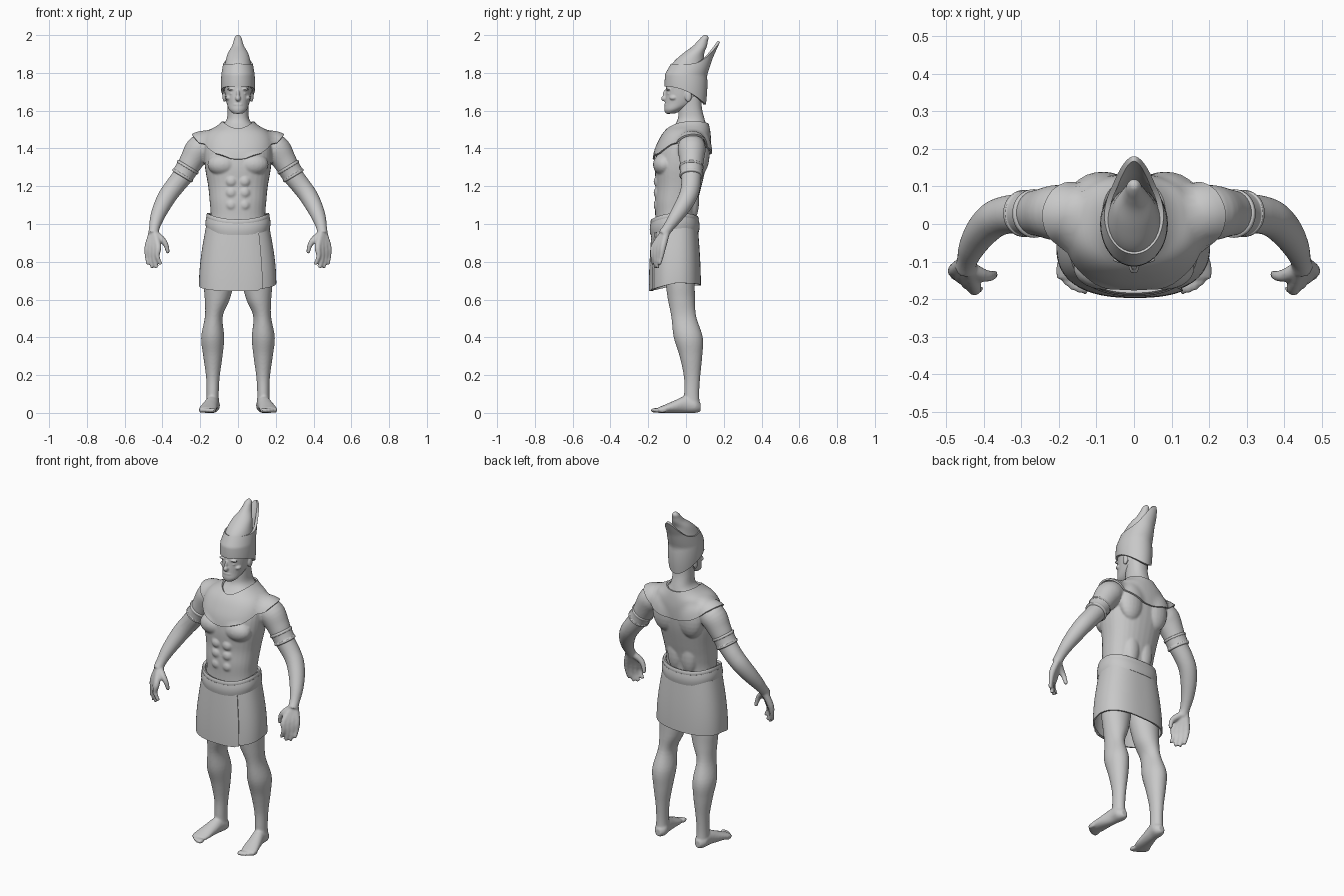
import bpy, bmesh, math
from mathutils import Vector, Matrix

if "Cube" in bpy.data.objects:
    bpy.data.objects.remove(bpy.data.objects["Cube"])

GREY = (0.58, 0.58, 0.58, 1)
grey = bpy.data.materials.new("plain grey")
grey.use_nodes = True
grey.diffuse_color = GREY
grey.node_tree.nodes["Principled BSDF"].inputs["Base Color"].default_value = GREY
X, Y, Z = Vector((1, 0, 0)), Vector((0, 1, 0)), Vector((0, 0, 1))


def finish(name, bm):
    bmesh.ops.recalc_face_normals(bm, faces=bm.faces)
    mesh = bpy.data.meshes.new(name)
    bm.to_mesh(mesh)
    bm.free()
    mesh.materials.append(grey)
    for p in mesh.polygons:
        p.use_smooth = True
    ob = bpy.data.objects.new(name, mesh)
    bpy.context.collection.objects.link(ob)
    return ob


def spline(rows, sub=5):
    """Catmull-Rom through rows of numbers."""
    rows = [Vector(r) for r in rows]
    pad = [rows[0]] + rows + [rows[-1]]
    out = []
    for a, b, c, d in zip(pad, pad[1:], pad[2:], pad[3:]):
        for i in range(sub):
            t = i / sub
            out.append((b * 2 + (c - a) * t + (a * 2 - b * 5 + c * 4 - d) * t**2
                        + (b * 3 - a - c * 3 + d) * t**3) / 2)
    return out + [rows[-1]]


def power(v, p):
    return math.copysign(abs(v) ** p, v)


def loft(bm, rows, axis=None, p=1.0, n=32, side=1):
    """Closed tube through rows of x, y, z, radius, second radius."""
    pts = spline([r if len(r) == 5 else (*r, r[-1]) for r in rows])
    pos = [Vector((r[0] * side, r[1], r[2])) for r in pts]
    rings = []
    for i, r in enumerate(pts):
        t = axis or (pos[min(i + 1, len(pos) - 1)] - pos[max(i - 1, 0)]).normalized()
        u = t.cross(Y)
        u = u.normalized() if u.length > 0.1 else X
        v = t.cross(u)
        ring = []
        for k in range(n):
            a = math.tau * k / n
            ring.append(bm.verts.new(pos[i] + u * r[3] * power(math.cos(a), p)
                                     + v * r[4] * power(math.sin(a), p)))
        rings.append(ring)
    for a, b in zip(rings, rings[1:]):
        for k in range(n):
            bm.faces.new((a[k], a[k - 1], b[k - 1], b[k]))
    bm.faces.new(rings[0])
    bm.faces.new(rings[-1])


def ball(bm, centre, size):
    m = Matrix.Translation(centre) @ Matrix.Diagonal((*size, 1))
    bmesh.ops.create_uvsphere(bm, u_segments=20, v_segments=12, radius=1, matrix=m)


def fuse(ob, voxel, rounds):
    """Blend overlapping forms into one skin."""
    mod = ob.modifiers.new("fuse", 'REMESH')
    mod.mode, mod.voxel_size, mod.use_smooth_shade = 'VOXEL', voxel, True
    mod = ob.modifiers.new("soften", 'SMOOTH')
    mod.factor, mod.iterations = 0.5, rounds


def sheet(name, f, start=0.0, sweep=math.tau, n=72, m=12, thick=0.012, wrap=None):
    """Thin cloth from f(angle, height fraction)."""
    bm = bmesh.new()
    g = [[bm.verts.new(f(start + sweep * i / n, j / m)) for j in range(m + 1)]
         for i in range(n + 1)]
    for a, b in zip(g, g[1:]):
        for j in range(m):
            bm.faces.new((a[j], b[j], b[j + 1], a[j + 1]))
    if abs(sweep - math.tau) < 0.001:
        bmesh.ops.remove_doubles(bm, verts=bm.verts, dist=0.0001)
    ob = finish(name, bm)
    if wrap:
        mod = ob.modifiers.new("wrap", 'SHRINKWRAP')
        mod.target, mod.offset, mod.wrap_mode = wrap, 0.01, 'OUTSIDE_SURFACE'
    mod = ob.modifiers.new("thickness", 'SOLIDIFY')
    mod.thickness, mod.offset = thick, 0
    ob.modifiers.new("crisp rim", 'EDGE_SPLIT').split_angle = math.radians(50)
    return ob


def mix(a, b, t):
    return a + (b - a) * t


# Body: torso and neck, as height, half width, front, back
bm = bmesh.new()
torso = [(.8, .14, -.13, .05), (.95, .15, -.16, .05), (1.05, .145, -.163, .05),
         (1.12, .15, -.165, .062), (1.2, .158, -.16, .082), (1.3, .175, -.165, .105),
         (1.38, .18, -.155, .115), (1.44, .175, -.13, .118), (1.48, .15, -.105, .115),
         (1.51, .1, -.075, .11), (1.55, .062, -.045, .1), (1.61, .055, -.04, .085),
         (1.68, .055, -.04, .08)]
loft(bm, [(0, (f + b) / 2, z, w, (b - f) / 2) for z, w, f, b in torso], Z, .88)

for s in (1, -1):
    # Chest and back muscles
    ball(bm, (s * .08, -.115, 1.315), (.082, .06, .06))
    ball(bm, (s * .085, .075, 1.37), (.075, .05, .11))
    ball(bm, (s * .045, .03, 1.13), (.05, .04, .12))
    for z in (1.1, 1.165, 1.225):
        ball(bm, (s * .035, -.145, z), (.032, .027, .032))
    # Arm
    loft(bm, [(.14, .03, 1.42, .06), (.2, .03, 1.4, .074), (.245, .03, 1.335, .064),
              (.285, .028, 1.265, .055), (.335, .025, 1.2, .051), (.372, .012, 1.15, .049),
              (.405, -.02, 1.09, .044), (.43, -.06, 1.03, .036), (.443, -.095, .98, .028),
              (.448, -.12, .945, .028)], side=s)
    # Four fingers and thumb
    for i in range(4):
        t = i / 3
        drop = .02 * math.sin(math.pi * t)
        kx, ky = mix(.423, .477, t), mix(-.168, -.122, t)
        loft(bm, [(mix(.44, .455, t), mix(-.12, -.105, t), .95, .019), (kx, ky, .88, .018),
                  (kx + .004, ky - .008, .83 - drop / 2, .0125),
                  (mix(.408, .476, t), mix(-.172, -.142, t), .785 - drop, .0095)], n=14, side=s)
    loft(bm, [(.44, -.115, .95, .019), (.405, -.135, .92, .018), (.382, -.138, .89, .014),
              (.37, -.133, .845, .01)], n=14, side=s)
    # Leg
    loft(bm, [(.085, -.04, .82, .085, .085), (.1, -.032, .7, .082, .078),
              (.11, -.024, .6, .066, .072), (.128, -.012, .51, .047, .066),
              (.134, .012, .4, .061, .077), (.133, .026, .3, .051, .06),
              (.133, .032, .19, .036, .043), (.134, .03, .1, .032, .04),
              (.134, .032, .03, .035, .042)], Z, side=s)
    # Foot and toes
    loft(bm, [(.132, .078, .03, .018, .022), (.133, .05, .038, .037, .038),
              (.138, 0, .045, .036, .045), (.15, -.06, .033, .042, .033),
              (.16, -.115, .021, .047, .021), (.164, -.145, .015, .042, .015)], Y, side=s)
    for i in range(5):
        ball(bm, (s * (.13 + .017 * i), -.163 + .005 * i * i / 2, .013),
             (.012 - .001 * i, .025, .013))
body = finish("body", bm)
fuse(body, .006, 4)

# Head: skull with face features
bm = bmesh.new()
loft(bm, [(0, -.083, 1.585, .025, .025), (0, -.065, 1.605, .047, .05),
          (0, -.03, 1.64, .06, .082), (0, -.014, 1.69, .07, .094),
          (0, -.005, 1.75, .074, .098), (0, 0, 1.82, .065, .085)], Z)
ball(bm, (0, -.113, 1.665), (.014, .019, .016))
ball(bm, (0, -.11, 1.685), (.009, .013, .025))
ball(bm, (0, -.104, 1.632), (.026, .011, .006))
ball(bm, (0, -.1, 1.621), (.023, .011, .006))
ball(bm, (0, -.093, 1.597), (.022, .02, .015))
for s in (1, -1):
    ball(bm, (s * .03, -.088, 1.69), (.014, .011, .008))
    ball(bm, (s * .032, -.093, 1.713), (.026, .012, .007))
    ball(bm, (s * .046, -.066, 1.668), (.02, .022, .014))
    ball(bm, (s * .072, .012, 1.675), (.01, .018, .03))
fuse(finish("head", bm), .004, 2)


# Headdress: flared outer crown with a tall rear plume
def crown(a, t):
    back = (math.sin(a) + 1) / 2
    z = mix(1.728 - .095 * back ** 2, 1.845 + .122 * back ** 6, t)
    lean = max(0, z - 1.79)
    swell = math.sin(min(1, max(0, (z - 1.6) / .28)) * math.pi)
    return (math.cos(a) * (.07 + .013 * swell - .05 * lean),
            math.sin(a) * (.094 + .012 * swell) + lean * .45, z)


sheet("outer_crown", crown, m=20, thick=.014)
bm = bmesh.new()
loft(bm, [(0, 0, 1.78, .07, .092), (0, .008, 1.83, .071, .09), (0, .018, 1.865, .065, .077),
          (0, .042, 1.905, .053, .055), (0, .072, 1.94, .033, .038),
          (0, .087, 1.965, .024, .028), (0, .098, 1.985, .019, .021),
          (0, .102, 1.997, .01, .011), (0, .102, 2, .002, .002)], Z)
finish("inner_crown", bm)


# Broad collar draped over the shoulders
def collar(a, t):
    c, s = math.cos(a), math.sin(a)
    front = s < 0
    puff = .018 * math.sin(math.pi * t)
    inner = Vector((.076 * c, .015 + .1 * s, 1.535 - (.045 if front else .005) * s * s))
    outer = Vector((.243 * c, .015 + (.185 if front else .118) * s,
                    1.472 - (.13 if front else .105) * s * s))
    return inner.lerp(outer, t) + Vector((0, puff * s, puff))


sheet("collar", collar, thick=.01, wrap=body)


# Kilt, wrapped with an overlap at the front
def kilt(a, t):
    c, s = power(math.cos(a), .8), power(math.sin(a), .8)
    lap = .008 * (a - slit) / math.tau
    flare = math.sin(t * math.pi / 2)
    hem = .675 - .03 * max(0, -s) + .012 * max(0, c) * (s > -.9)
    return (c * (mix(.16, .197, flare) + lap),
            -.057 + s * (mix(.112, .128, flare) + lap), mix(.985, hem, t))


slit = math.radians(-76)
sheet("kilt", kilt, start=slit, sweep=math.tau + .35, n=90, thick=.008)


# Belt: wide sash and narrower upper edge
def band(low, high, grow):
    def f(a, t):
        c, s = power(math.cos(a), .85), power(math.sin(a), .85)
        r = grow + .004 * math.sin(math.pi * t)
        return (c * (.155 + r), -.06 + s * (.115 + r),
                mix(low, high, t) + .025 * math.cos(a) ** 2 + .008 * s)
    return f


sheet("belt", band(.95, 1.01, .006), m=6, thick=.014)
sheet("belt_upper_edge", band(1.005, 1.03, .002), m=4, thick=.014)

# Arm bands with raised rims
for s, label in ((1, "left"), (-1, "right")):
    bm = bmesh.new()
    loft(bm, [(mix(.262, .297, t), .028, mix(1.308, 1.25, t), r)
              for t, r in ((0, .057), (.06, .064), (.2, .064), (.28, .06), (.72, .059),
                           (.8, .062), (.94, .062), (1, .055))], n=40, side=s)
    finish(label + "_arm_band", bm)
